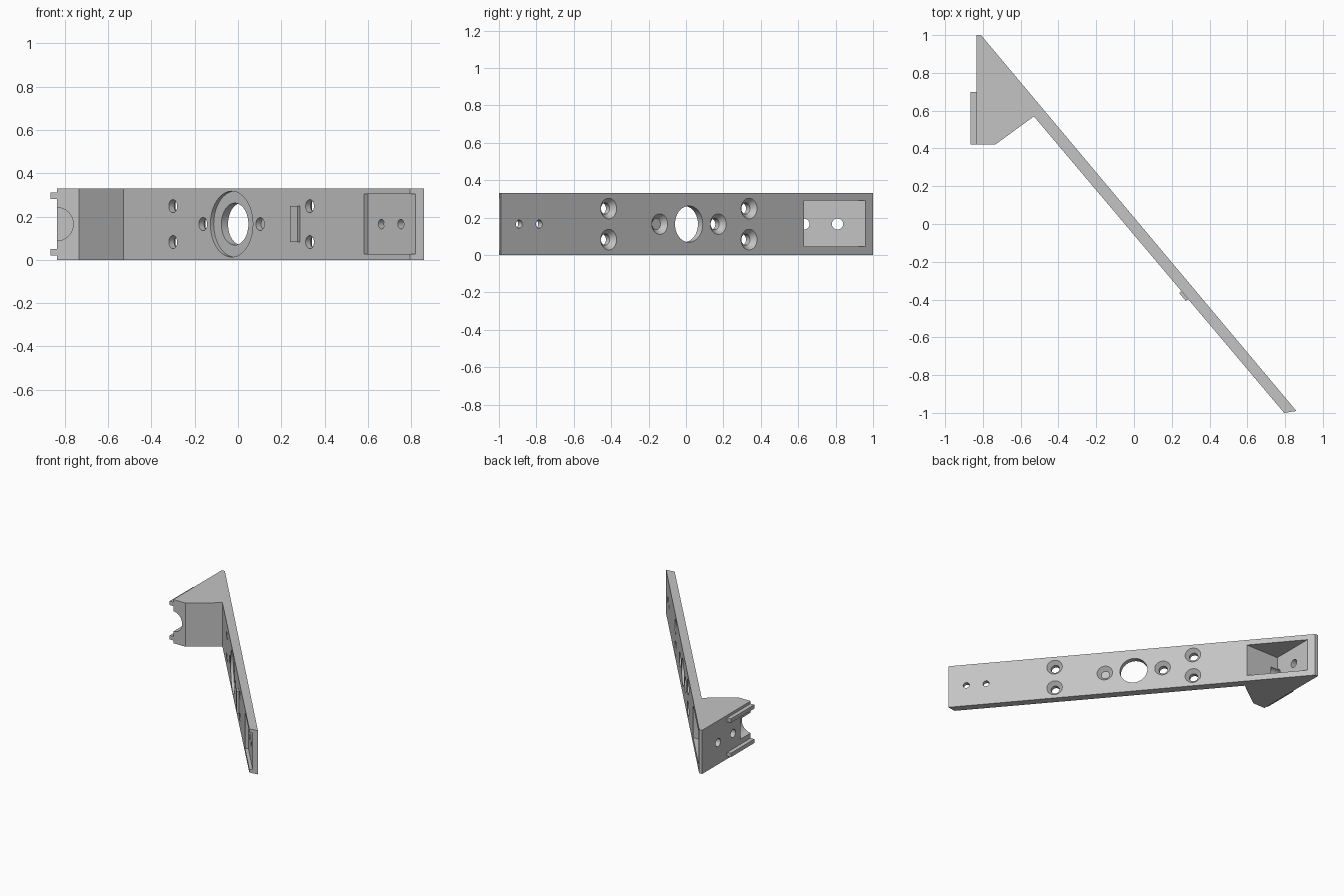
import bpy, bmesh
from math import radians
from mathutils import Matrix, Vector

cube = bpy.data.objects.get("Cube")
if cube:
    bpy.data.objects.remove(cube, do_unlink=True)

H = 0.33          # height of the bracket
MID = H / 2
T = 0.06          # arm thickness

grey = bpy.data.materials.new("plain_grey")
grey.use_nodes = True
grey.diffuse_color = (0.55, 0.55, 0.55, 1)
grey.node_tree.nodes["Principled BSDF"].inputs["Base Color"].default_value = (0.55, 0.55, 0.55, 1)

# Arm frame: local x runs along the arm, local z points out of its back face
along = Vector((0.643, -0.766, 0)).normalized()
up = Vector((0, 0, 1))
out = along.cross(-up)
ARM = Matrix.Translation((0.029, 0, MID)) @ Matrix((along, -up, out)).transposed().to_4x4()


def finish(name, bm):
    bmesh.ops.recalc_face_normals(bm, faces=bm.faces)
    mesh = bpy.data.meshes.new(name)
    bm.to_mesh(mesh)
    bm.free()
    mesh.materials.append(grey)
    ob = bpy.data.objects.new(name, mesh)
    bpy.context.collection.objects.link(ob)
    return ob


def box(name, lo, hi, frame=Matrix()):
    lo, hi = Vector(lo), Vector(hi)
    bm = bmesh.new()
    place = frame @ Matrix.Translation((lo + hi) / 2) @ Matrix.Diagonal((*(hi - lo), 1))
    bmesh.ops.create_cube(bm, size=1, matrix=place)
    return finish(name, bm)


def cone(name, r_low, r_high, low, high, frame):
    """Round solid along the frame's z axis, from low to high."""
    bm = bmesh.new()
    bmesh.ops.create_cone(bm, cap_ends=True, segments=48, radius1=r_low, radius2=r_high,
                          depth=high - low,
                          matrix=frame @ Matrix.Translation((0, 0, (low + high) / 2)))
    return finish(name, bm)


def cut(body, cutter):
    mod = body.modifiers.new("cut", "BOOLEAN")
    mod.operation = "DIFFERENCE"
    mod.solver = "EXACT"
    mod.object = cutter
    bpy.context.view_layer.update()
    deps = bpy.context.evaluated_depsgraph_get()
    mesh = bpy.data.meshes.new_from_object(body.evaluated_get(deps))
    body.modifiers.clear()
    body.data = mesh
    bpy.data.objects.remove(cutter, do_unlink=True)


# Body: slanted arm with a wedge-shaped foot, extruded from its plan
plan = [(-0.835, 1.0), (-0.81, 1.0), (0.86, -0.99), (0.795, -1.0),
        (-0.53, 0.57), (-0.735, 0.42), (-0.835, 0.42)]
bm = bmesh.new()
face = bm.faces.new([bm.verts.new((x, y, 0)) for x, y in plan])
extruded = bmesh.ops.extrude_face_region(bm, geom=[face])["geom"]
bmesh.ops.translate(bm, vec=(0, 0, H), verts=[v for v in extruded if isinstance(v, bmesh.types.BMVert)])
body = finish("bracket_body", bm)

# Central opening with a wide shallow recess on the front
centre = ARM @ Matrix.Translation((-0.02, 0, 0))
cut(body, cone("opening", 0.097, 0.097, -0.2, 0.1, centre))
cut(body, cone("front_recess", 0.152, 0.152, -0.15, 0.02 - T, centre))

# Countersunk screw holes
for s, v in [(-0.44, 0.083), (-0.44, -0.083), (-0.225, 0),
             (0.184, 0), (0.54, 0.083), (0.54, -0.083)]:
    spot = ARM @ Matrix.Translation((s, v, 0))
    cut(body, cone("screw_hole", 0.03, 0.03, -0.1, 0.05, spot))
    cut(body, cone("countersink", 0.03, 0.056, -0.028, 0.001, spot))

# Open recess at the arm's end with two small holes
cut(body, box("end_recess", (0.929, -0.138, -0.2), (1.6, 0.138, 0.026 - T), ARM))
for s in (1.025, 1.165):
    cut(body, cone("small_hole", 0.022, 0.022, -0.1, 0.05, ARM @ Matrix.Translation((s, 0, 0))))

# Pocket in the foot, opening through the back of the arm
cut(body, box("pocket", (-0.776, 0.63, 0.045), (0, 0.96, 0.29)))

# Screw holes through the foot's side wall
for y in (0.63, 0.81):
    frame = Matrix.Translation((-0.8, y, MID)) @ Matrix.Rotation(radians(90), 4, "Y")
    cut(body, cone("wall_hole", 0.03, 0.03, -0.1, 0.08, frame))

# Half-round notch in the foot's front edge
frame = Matrix.Translation((-0.838, 0.42, MID)) @ Matrix.Rotation(radians(-90), 4, "X")
cut(body, cone("notch", 0.077, 0.077, -0.1, 0.12, frame))

# Raised rails on the foot's side wall
box("lower_rail", (-0.865, 0.42, 0.02), (-0.833, 0.70, 0.05))
box("upper_rail", (-0.865, 0.42, H - 0.05), (-0.833, 0.70, H - 0.02))

# Small raised stop on the arm's front
box("stop_block", (0.415, -0.083, -T - 0.014), (0.47, 0.083, -T + 0.005), ARM)

# Smooth round walls, keep edges sharp
bpy.ops.object.select_all(action="DESELECT")
body.select_set(True)
bpy.context.view_layer.objects.active = body
bpy.ops.object.shade_smooth_by_angle(angle=radians(30))
